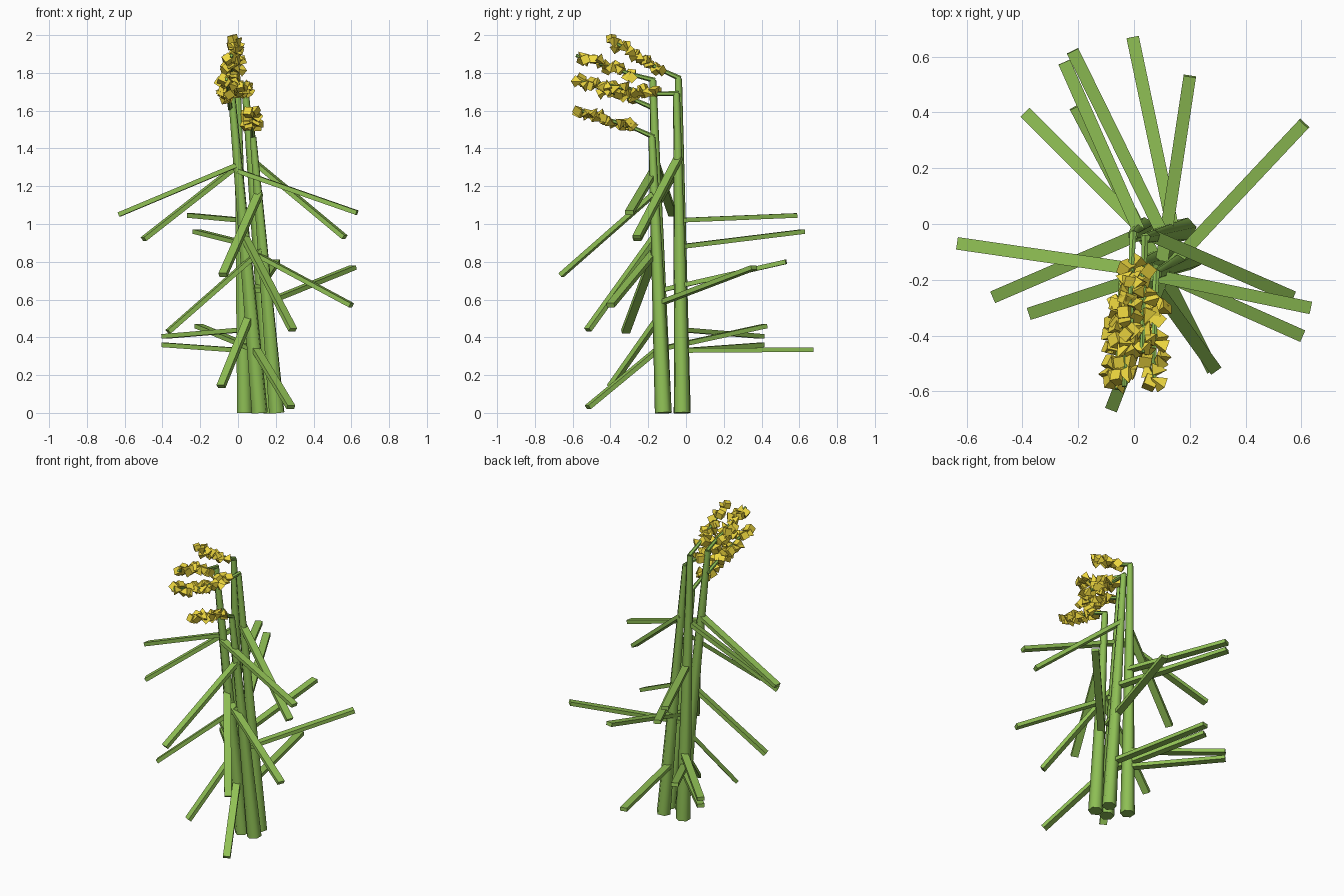
import bpy, bmesh, math, random
from mathutils import Vector, Matrix, Euler

if "Cube" in bpy.data.objects:
    bpy.data.objects.remove(bpy.data.objects["Cube"])

random.seed(4)


def material(name, color):
    m = bpy.data.materials.new(name)
    m.diffuse_color = (*color, 1)
    m.use_nodes = True
    m.node_tree.nodes["Principled BSDF"].inputs["Base Color"].default_value = m.diffuse_color
    return m


GREEN = material("stem_green", (0.27, 0.52, 0.09))
LEAF = material("leaf_green", (0.28, 0.53, 0.09))
YELLOW = material("flower_yellow", (0.85, 0.68, 0.05))


def finish(bm, name, mat, smooth=False):
    me = bpy.data.meshes.new(name)
    bm.to_mesh(me)
    bm.free()
    me.materials.append(mat)
    ob = bpy.data.objects.new(name, me)
    bpy.context.collection.objects.link(ob)
    if smooth:
        bpy.ops.object.select_all(action='DESELECT')
        ob.select_set(True)
        bpy.context.view_layer.objects.active = ob
        bpy.ops.object.shade_smooth_by_angle(angle=math.radians(65))
    return ob


def rod(bm, a, b, r1, r2, sides=6):
    a, b = Vector(a), Vector(b)
    d = b - a
    mat = Matrix.Translation((a + b) / 2) @ d.to_track_quat('Z', 'Y').to_matrix().to_4x4()
    bmesh.ops.create_cone(bm, cap_ends=True, segments=sides, radius1=r1, radius2=r2,
                          depth=d.length, matrix=mat)


def leaf(bm, a, b, width=0.045, thick=0.024):
    # flat bar whose wide side stays level
    a, b = Vector(a), Vector(b)
    d = b - a
    side = d.cross(Vector((0, 0, 1))).normalized()
    up = side.cross(d).normalized()
    mat = Matrix((side * width, d, up * thick)).transposed().to_4x4()
    mat.translation = (a + b) / 2
    bmesh.ops.create_cube(bm, size=1, matrix=mat)


# Leaning tapered stems: base, top
stems = [
    ((0.035, -0.02, 0), (-0.003, -0.04, 1.77)),
    ((0.18, -0.02, 0), (0.04, -0.05, 1.69)),
    ((0.115, -0.12, 0), (-0.04, -0.175, 1.76)),
    ((0.205, -0.12, 0), (0.08, -0.18, 1.46)),
]
for i, (a, b) in enumerate(stems):
    bm = bmesh.new()
    rod(bm, a, b, 0.045, 0.019)
    finish(bm, f"stem_{i + 1}", GREEN, smooth=True)

# Leaves: root on a stem, tip
leaves = [
    ((-0.01, -0.16, 1.31), (-0.63, -0.07, 1.05)),
    ((0.01, -0.04, 1.32), (-0.50, -0.26, 0.92)),
    ((0.00, -0.17, 1.28), (0.63, -0.30, 1.06)),
    ((0.06, -0.04, 1.35), (0.565, -0.26, 0.93)),
    ((0.11, -0.17, 1.16), (-0.08, -0.66, 0.73)),
    ((0.03, -0.16, 0.94), (0.29, -0.52, 0.44)),
    ((0.12, -0.16, 0.86), (-0.37, -0.32, 0.43)),
    ((0.06, -0.16, 0.86), (0.60, -0.40, 0.57)),
    ((0.08, -0.12, 0.36), (0.28, -0.52, 0.03)),
    ((0.06, -0.14, 0.51), (-0.09, -0.40, 0.14)),
    ((0.14, -0.14, 0.58), (0.61, 0.36, 0.77)),
    ((0.02, -0.03, 1.02), (-0.25, 0.58, 1.045)),
    ((0.10, -0.03, 0.88), (-0.22, 0.62, 0.96)),
    ((0.03, -0.02, 0.44), (-0.39, 0.40, 0.405)),
    ((0.14, -0.02, 0.33), (-0.005, 0.67, 0.335)),
    ((0.03, -0.02, 0.33), (-0.39, 0.40, 0.36)),
    ((0.08, -0.13, 0.34), (-0.21, 0.42, 0.46)),
    ((0.10, -0.13, 0.65), (0.20, 0.53, 0.80)),
]
bm = bmesh.new()
for a, b in leaves:
    leaf(bm, a, b)
finish(bm, "leaves", LEAF)

# Flower sprays: stalk root, first blossom, tip
sprays = [
    ((-0.003, -0.03, 1.77), (-0.01, -0.15, 1.825), (-0.01, -0.385, 1.965)),
    ((-0.04, -0.165, 1.76), (-0.03, -0.28, 1.79), (-0.035, -0.56, 1.885)),
    ((-0.04, -0.165, 1.61), (-0.05, -0.29, 1.665), (-0.06, -0.57, 1.76)),
    ((0.04, -0.04, 1.69), (0.035, -0.17, 1.69), (0.03, -0.44, 1.74)),
    ((0.08, -0.17, 1.46), (0.075, -0.28, 1.51), (0.07, -0.56, 1.60)),
]
stalks, blossoms = bmesh.new(), bmesh.new()
for root, start, tip in sprays:
    start, tip = Vector(start), Vector(tip)
    rod(stalks, root, start, 0.014, 0.011)
    rod(stalks, start, tip + (tip - start) * 0.08, 0.011, 0.009)
    # one chunky cube, then a cluster of spiky florets, repeated along the stalk
    n = 9
    for k in range(n):
        c = start.lerp(tip, k / (n - 1))
        for s in ((-1, 1) if k % 2 else (-1, 0.6)):
            off = Vector((s * random.uniform(0.012, 0.03), random.uniform(-0.012, 0.012),
                          random.uniform(-0.016, 0.016)))
            rot = Euler([random.uniform(0, math.tau) for _ in range(3)]).to_matrix().to_4x4()
            mat = Matrix.Translation(c + off) @ rot
            if k % 2 == 0 and s == -1:
                bmesh.ops.create_cube(blossoms, size=random.uniform(0.038, 0.046), matrix=mat)
            else:
                bmesh.ops.create_cone(blossoms, cap_ends=True, segments=4, radius1=0.032,
                                      radius2=0, depth=0.055, matrix=mat)
finish(stalks, "flower_stalks", GREEN)
finish(blossoms, "blossoms", YELLOW)
